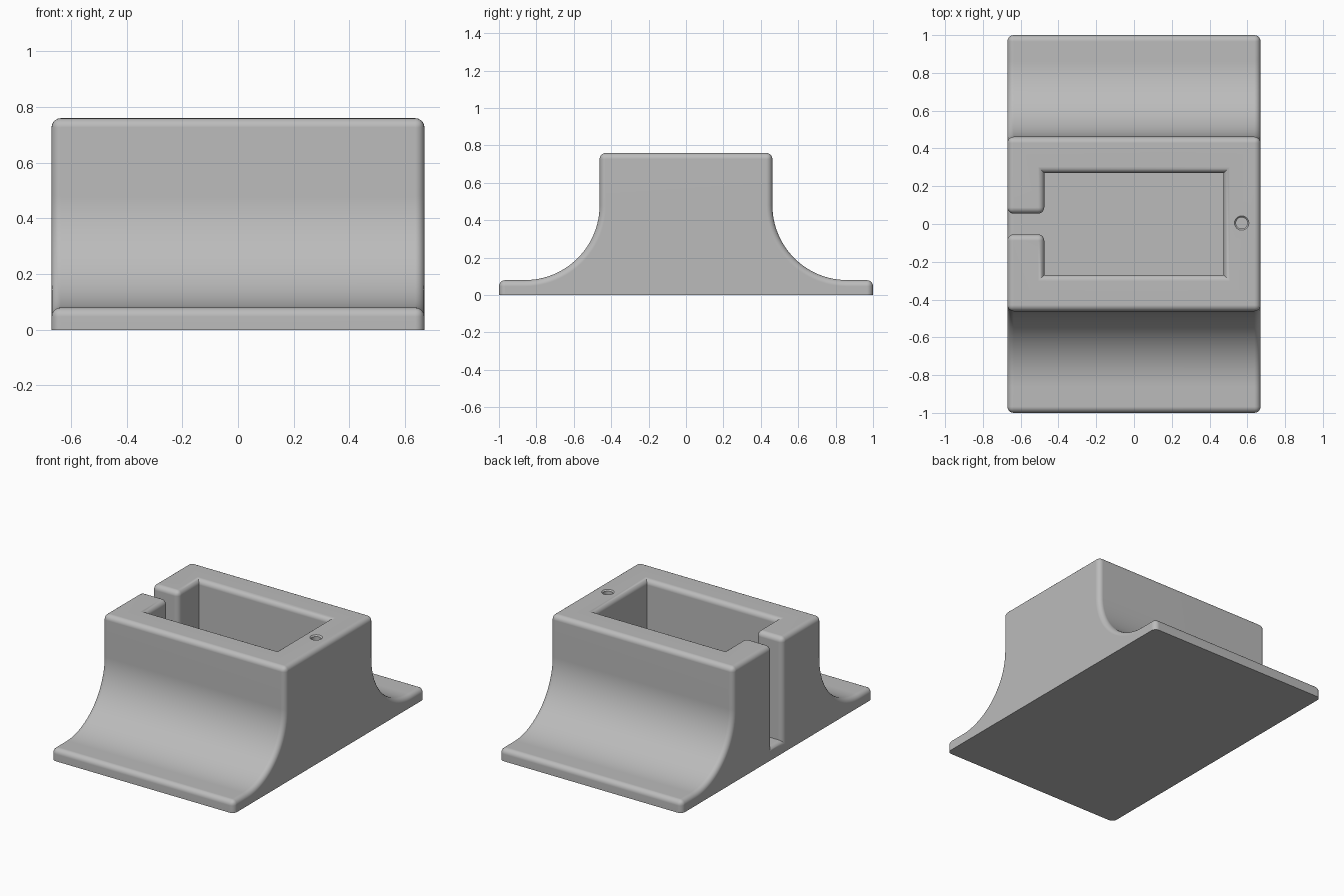
import bpy, bmesh, math

default = bpy.data.objects.get("Cube")
if default:
    bpy.data.objects.remove(default)

HALF_X, HALF_Y, TOP = 0.67, 1.0, 0.76
BODY_Y, FLOOR, SWEEP = 0.462, 0.08, 0.4
ROUND = 0.033

grey = bpy.data.materials.new("mid grey")
grey.use_nodes = True
colour = (0.5, 0.5, 0.5, 1)
grey.diffuse_color = colour
grey.node_tree.nodes["Principled BSDF"].inputs["Base Color"].default_value = colour


def prism(name, outline, direction):
    """Extrude a closed outline of 3D points along a direction."""
    bm = bmesh.new()
    face = bm.faces.new([bm.verts.new(p) for p in outline])
    grown = bmesh.ops.extrude_face_region(bm, geom=[face])["geom"]
    moved = [g for g in grown if isinstance(g, bmesh.types.BMVert)]
    bmesh.ops.translate(bm, verts=moved, vec=direction)
    bmesh.ops.recalc_face_normals(bm, faces=bm.faces)
    mesh = bpy.data.meshes.new(name)
    bm.to_mesh(mesh)
    bm.free()
    obj = bpy.data.objects.new(name, mesh)
    bpy.context.collection.objects.link(obj)
    mesh.materials.append(grey)
    return obj


def cut(target, cutter):
    """Subtract the cutter and bake the result into the target."""
    mod = target.modifiers.new("cut", "BOOLEAN")
    mod.operation, mod.solver, mod.object = "DIFFERENCE", "EXACT", cutter
    graph = bpy.context.evaluated_depsgraph_get()
    mesh = bpy.data.meshes.new_from_object(target.evaluated_get(graph))
    target.modifiers.clear()
    target.data = mesh
    bpy.data.objects.remove(cutter)


# Body: upright block sweeping down to thin feet at front and back
steps = 24
half = [(HALF_Y, 0), (HALF_Y, FLOOR)]
for i in range(steps + 1):
    a = math.pi / 2 * i / steps
    half.append((BODY_Y + SWEEP - SWEEP * math.sin(a), FLOOR + SWEEP - SWEEP * math.cos(a)))
half.append((BODY_Y, TOP))
profile = half + [(-y, z) for y, z in reversed(half)]
body = prism("stand_body", [(-HALF_X, y, z) for y, z in profile], (2 * HALF_X, 0, 0))

# Pocket with a slot opening through the right wall
px, py, slot = 0.475, 0.27, 0.055
side = [(px, py), (-px, py), (-px, slot), (-1, slot)]
plan = side + [(x, -y) for x, y in reversed(side)]
cut(body, prism("pocket_cutter", [(x, y, FLOOR) for x, y in plan], (0, 0, 1)))

# Round every outward edge except those on the underside
bm = bmesh.new()
bm.from_mesh(body.data)
bmesh.ops.remove_doubles(bm, verts=bm.verts, dist=1e-5)
bmesh.ops.dissolve_limit(bm, angle_limit=0.01, verts=bm.verts, edges=bm.edges)
edges = [e for e in bm.edges
         if e.is_manifold and e.calc_face_angle_signed() > 0.6
         and max(v.co.z for v in e.verts) > 0.001]
bmesh.ops.bevel(bm, geom=edges, offset=ROUND, offset_type="OFFSET", segments=5,
                profile=0.5, affect="EDGES", clamp_overlap=False)
bm.to_mesh(body.data)
bm.free()

# Small round hole with an eased rim in the left wall
bpy.ops.mesh.primitive_cylinder_add(vertices=32, radius=0.03, depth=TOP - FLOOR + 0.1,
                                    location=(0.57, 0.005, (TOP + FLOOR + 0.1) / 2))
drill = bpy.context.object
cut(body, drill)
bpy.ops.mesh.primitive_cone_add(vertices=32, radius1=0.028, radius2=0.048, depth=0.02,
                                location=(0.57, 0.005, TOP))
cut(body, bpy.context.object)

# Smooth shading with crisp pocket corners
bpy.ops.object.select_all(action="DESELECT")
body.select_set(True)
bpy.context.view_layer.objects.active = body
bpy.ops.object.shade_smooth_by_angle(angle=math.radians(32))
body.modifiers.new("even_normals", "WEIGHTED_NORMAL").keep_sharp = True
